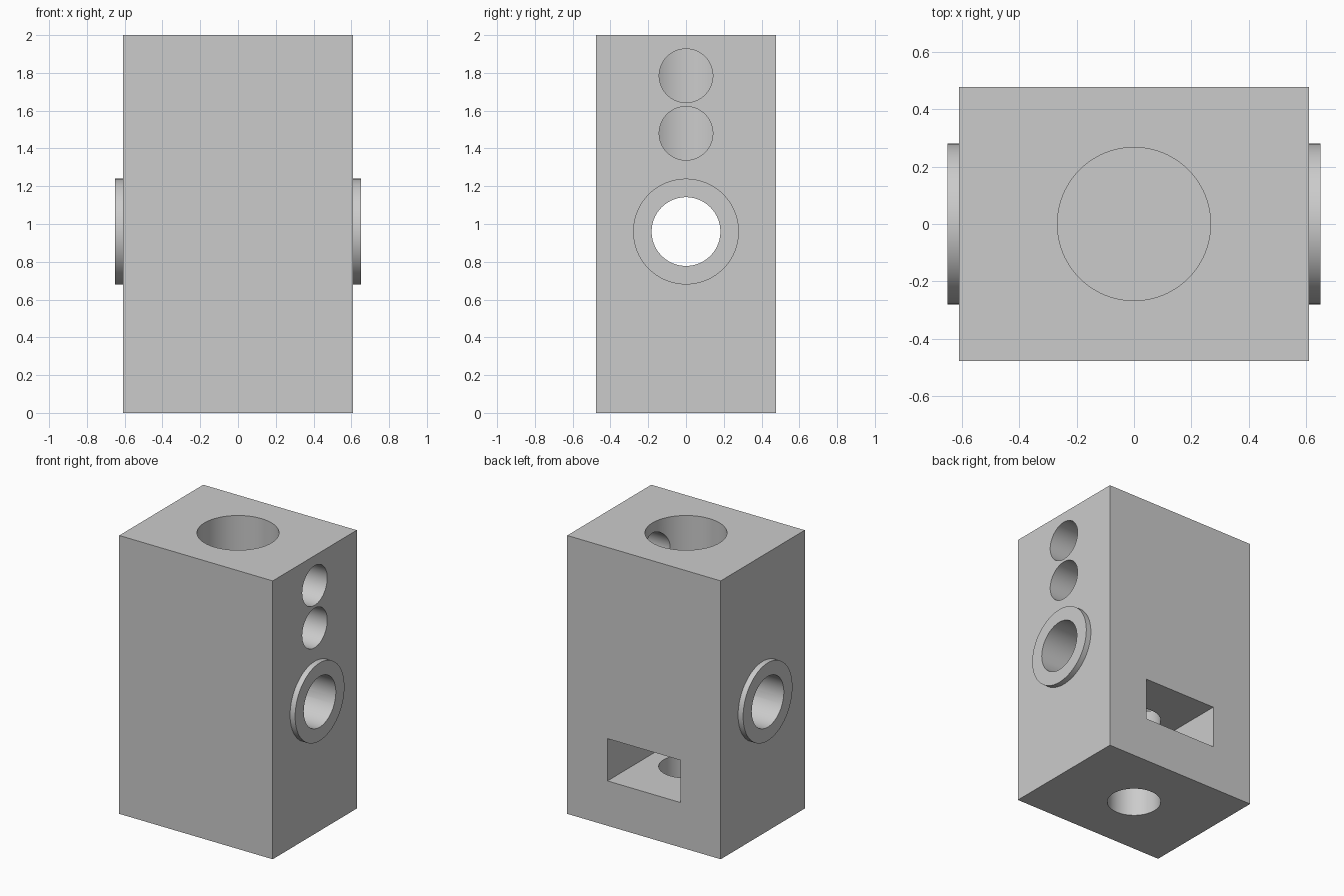
import bpy
from math import pi, radians

if "Cube" in bpy.data.objects:
    bpy.data.objects.remove(bpy.data.objects["Cube"], do_unlink=True)

grey = bpy.data.materials.new("plain grey")
grey.use_nodes = True
colour = (0.6, 0.6, 0.6, 1)
grey.diffuse_color = colour
grey.node_tree.nodes["Principled BSDF"].inputs["Base Color"].default_value = colour


def box(name, low, high):
    centre = [(a + b) / 2 for a, b in zip(low, high)]
    bpy.ops.mesh.primitive_cube_add(size=1, location=centre)
    ob = bpy.context.object
    ob.name = name
    ob.scale = [b - a for a, b in zip(low, high)]
    bpy.ops.object.transform_apply(location=True, rotation=True, scale=True)
    ob.data.materials.append(grey)
    return ob


def cylinder(name, radius, start, end, axis="Z", z=0):
    """Cylinder from start to end along Z, or along X at height z."""
    mid = (start + end) / 2
    along_x = axis == "X"
    bpy.ops.mesh.primitive_cylinder_add(
        vertices=96, radius=radius, depth=end - start,
        location=(mid, 0, z) if along_x else (0, 0, mid),
        rotation=(0, pi / 2 if along_x else 0, 0))
    ob = bpy.context.object
    ob.name = name
    bpy.ops.object.transform_apply(location=True, rotation=True, scale=True)
    ob.data.materials.append(grey)
    return ob


def combine(target, tool, operation):
    mod = target.modifiers.new(tool.name, "BOOLEAN")
    mod.operation = operation
    mod.solver = "EXACT"
    mod.object = tool
    bpy.context.view_layer.objects.active = target
    bpy.ops.object.modifier_apply(modifier=mod.name)
    bpy.data.objects.remove(tool, do_unlink=True)


# Block with a round collar on each side
block = box("bored_block", (-0.61, -0.477, 0), (0.61, 0.477, 2))
combine(block, cylinder("side_collars", 0.28, -0.65, 0.65, "X", 0.96), "UNION")

# Bores and the rear slot
cutters = [
    cylinder("top_bore", 0.267, 1.27, 2.1),
    cylinder("upper_port", 0.142, 0, 0.8, "X", 1.785),
    cylinder("lower_port", 0.142, 0, 0.8, "X", 1.48),
    cylinder("cross_bore", 0.182, -0.8, 0.8, "X", 0.96),
    cylinder("bottom_bore", 0.178, -0.1, 0.96),
    box("rear_slot", (-0.29, -0.29, 0.322), (0.29, 0.6, 0.626)),
]
for cutter in cutters:
    combine(block, cutter, "DIFFERENCE")

bpy.ops.object.select_all(action="DESELECT")
block.select_set(True)
bpy.context.view_layer.objects.active = block
bpy.ops.object.shade_smooth_by_angle(angle=radians(30))
